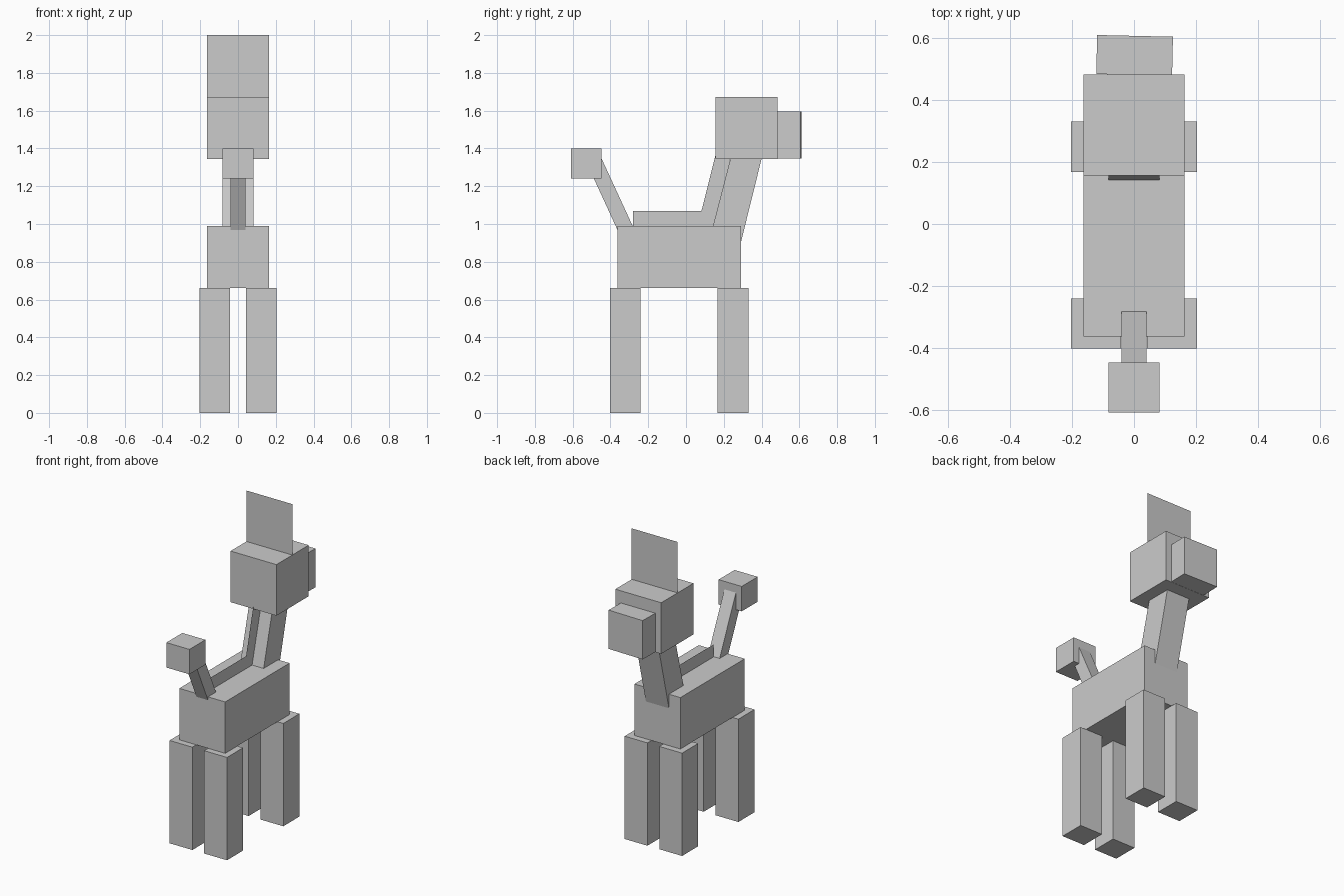
import bpy, bmesh
from mathutils import Matrix
from math import radians

if "Cube" in bpy.data.objects:
    bpy.data.objects.remove(bpy.data.objects["Cube"])


def mesh_object(name, bm):
    me = bpy.data.meshes.new(name)
    bm.to_mesh(me)
    bm.free()
    ob = bpy.data.objects.new(name, me)
    bpy.context.collection.objects.link(ob)
    return ob


def box(name, x, y, z):
    """Box from (min, max) ranges."""
    bm = bmesh.new()
    size = [b - a for a, b in (x, y, z)]
    mid = [(a + b) / 2 for a, b in (x, y, z)]
    bmesh.ops.create_cube(bm, size=1)
    bmesh.ops.scale(bm, vec=size, verts=bm.verts)
    ob = mesh_object(name, bm)
    ob.location = mid
    return ob


def side_profile(name, pts, half):
    """Side outline (y, z) extruded across x; half = 0 gives a flat sheet."""
    bm = bmesh.new()
    face = bm.faces.new([bm.verts.new((-half, y, z)) for y, z in pts])
    if half:
        ext = bmesh.ops.extrude_face_region(bm, geom=[face], use_keep_orig=True)
        moved = [v for v in ext["geom"] if isinstance(v, bmesh.types.BMVert)]
        bmesh.ops.translate(bm, vec=(2 * half, 0, 0), verts=moved)
    bmesh.ops.recalc_face_normals(bm, faces=bm.faces)
    return mesh_object(name, bm)


# Body and head
box("body", (-.163, .163), (-.363, .29), (.66, .99))
box("head", (-.163, .163), (.157, .484), (1.345, 1.673))

# Snout, turned very slightly to one side
snout = box("snout", (-.1225, .1225), (.482, .608), (1.346, 1.595))
snout.location.x = .002
snout.rotation_euler.z = radians(-1.3)

# Legs
for side, sx in (("left", -1), ("right", 1)):
    xs = sorted((sx * .042, sx * .204))
    box(f"front_leg_{side}", xs, (-.403, -.24), (0, .66))
    box(f"back_leg_{side}", xs, (.168, .331), (0, .66))

# Leaning neck
side_profile("neck", [(.235, 1.345), (.40, 1.345), (.29, .90), (.13, .94)], .082)

# Tail with square tuft
side_profile("tail", [(-.352, .945), (-.278, .98), (-.467, 1.39), (-.54, 1.355)], .041)
box("tail_tuft", (-.082, .082), (-.61, -.448), (1.24, 1.40))

# Flat sheets: mane along the neck and back, and crest on the head
side_profile("mane", [(-.28, .99), (-.28, 1.07), (.082, 1.07), (.155, 1.36),
                      (.238, 1.36), (.15, .99)], 0)
bm = bmesh.new()
bm.faces.new([bm.verts.new((x, .318, z)) for x, z in
              ((-.163, 1.673), (.163, 1.673), (.163, 2), (-.163, 2))])
mesh_object("crest", bm)
